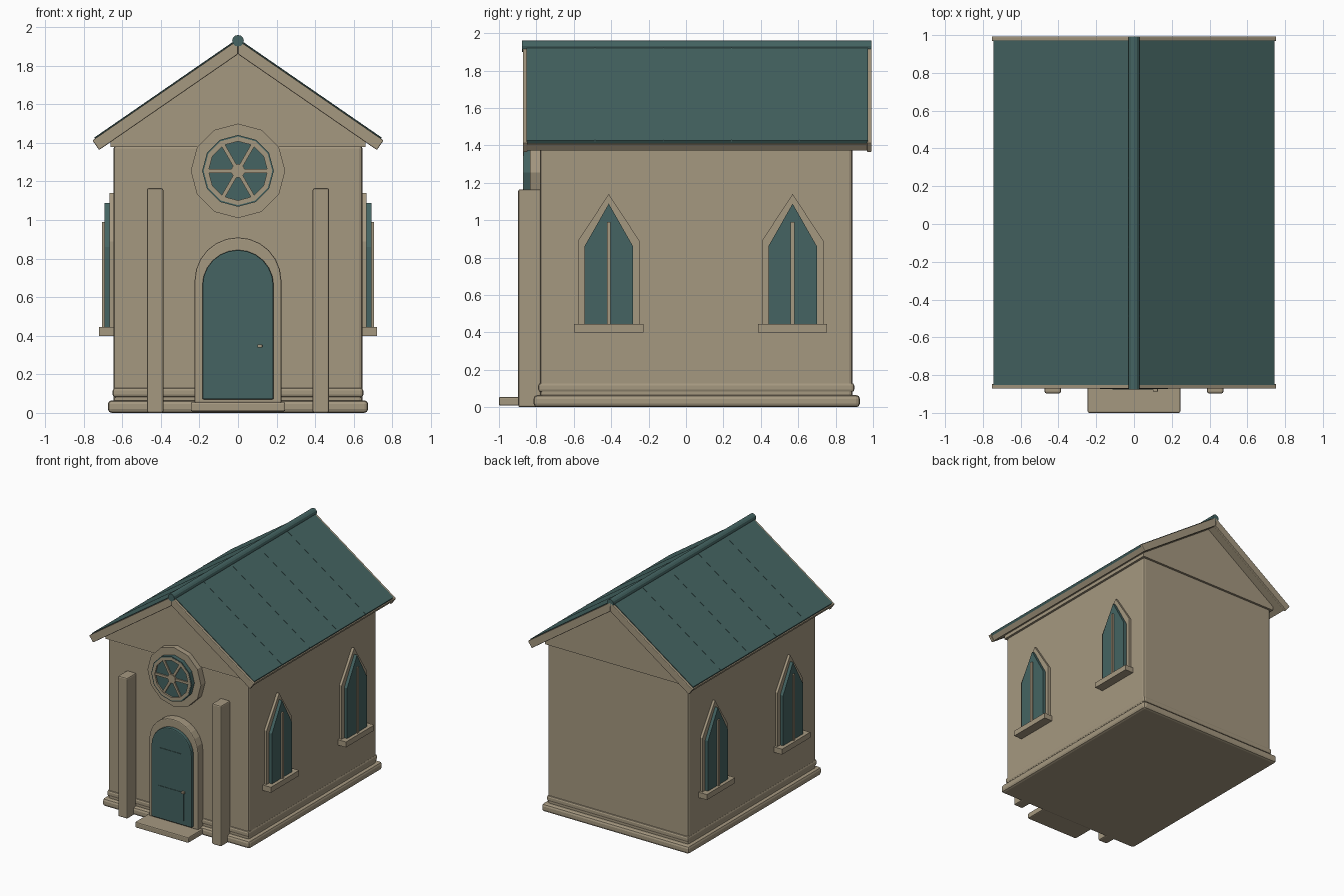
import bpy, bmesh, math
from mathutils import Vector

cube = bpy.data.objects.get("Cube")
if cube:
    bpy.data.objects.remove(cube, do_unlink=True)


def material(name, rgb):
    m = bpy.data.materials.new(name)
    m.use_nodes = True
    m.diffuse_color = (*rgb, 1)
    m.node_tree.nodes["Principled BSDF"].inputs["Base Color"].default_value = (*rgb, 1)
    return m


STONE = material("warm stone", (0.376, 0.314, 0.216))
TEAL = material("dark teal", (0.058, 0.127, 0.122))


def finish(name, bm, mat, bevel=0, segments=2):
    bmesh.ops.recalc_face_normals(bm, faces=bm.faces)
    mesh = bpy.data.meshes.new(name)
    bm.to_mesh(mesh)
    bm.free()
    mesh.materials.append(mat)
    ob = bpy.data.objects.new(name, mesh)
    bpy.context.collection.objects.link(ob)
    if bevel:
        mod = ob.modifiers.new("soft edges", "BEVEL")
        mod.width, mod.segments = bevel, segments
        mod.limit_method, mod.angle_limit = "ANGLE", math.radians(40)
    return ob


def prism(name, outline, lo, hi, axis, mat, bevel=0):
    """Extrude a 2D outline along x (outline in y, z) or y (outline in x, z)."""
    bm = bmesh.new()
    place = {"x": lambda p: (lo, p[0], p[1]), "y": lambda p: (p[0], lo, p[1])}[axis]
    face = bm.faces.new([bm.verts.new(place(p)) for p in outline])
    out = bmesh.ops.extrude_face_region(bm, geom=[face])
    move = Vector((hi - lo, 0, 0) if axis == "x" else (0, hi - lo, 0))
    bmesh.ops.translate(bm, vec=move, verts=[v for v in out["geom"] if isinstance(v, bmesh.types.BMVert)])
    return finish(name, bm, mat, bevel)


def box(name, x, y, z, mat, bevel=0):
    return prism(name, [(x[0], z[0]), (x[1], z[0]), (x[1], z[1]), (x[0], z[1])],
                 y[0], y[1], "y", mat, bevel)


def circle(r, z, n=12, start=0.0, sweep=math.tau):
    return [(r * math.cos(start + sweep * i / n), z + r * math.sin(start + sweep * i / n))
            for i in range(n)]


def arch(r, bottom, spring, n=12):
    curve = [(r * math.cos(math.pi * i / n), spring + r * math.sin(math.pi * i / n))
             for i in range(n + 1)]
    return [(r, bottom)] + curve + [(-r, bottom)]


def ring(name, outer, inner, z, lo, hi, mat, n=12):
    bm = bmesh.new()
    loops = [[bm.verts.new((x, y, h)) for x, h in circle(r, z, n)]
             for r, y in ((outer, lo), (outer, hi), (inner, hi), (inner, lo))]
    for k in range(4):
        a, b = loops[k], loops[(k + 1) % 4]
        for i in range(n):
            j = (i + 1) % n
            bm.faces.new((a[i], a[j], b[j], b[i]))
    return finish(name, bm, mat)


# Walls, gables and plinth
box("walls", (-0.645, 0.645), (-0.78, 0.89), (0.02, 1.39), STONE, 0.018)
prism("gable", [(-0.66, 1.38), (0.66, 1.38), (0.66, 1.41), (0, 1.87), (-0.66, 1.41)],
      -0.79, 0.905, "y", STONE)
box("lower_plinth", (-0.675, 0.675), (-0.815, 0.93), (0, 0.065), STONE, 0.02)
box("upper_plinth", (-0.65, 0.65), (-0.79, 0.9), (0.08, 0.13), STONE, 0.015)
box("entry_step", (-0.245, 0.245), (-1.0, -0.78), (0.008, 0.055), STONE, 0.008)

# Roof: stone deck, teal covering with seams, bargeboards
SLOPE = 0.69


def slope_strip(side, top, bottom, reach, inset=0.0):
    low = reach - inset
    return [(0, top), (side * reach, top - SLOPE * reach),
            (side * low, bottom - SLOPE * low), (0, bottom)]


for side, word in ((1, "left"), (-1, "right")):
    prism(word + "_roof_deck", slope_strip(side, 1.915, 1.865, 0.74, 0.025),
          -0.85, 0.975, "y", STONE)
    prism(word + "_roof_covering", slope_strip(side, 1.94, 1.914, 0.745, 0.012),
          -0.852, 0.972, "y", TEAL)
    for i in range(4):
        y = -0.487 + 0.365 * i
        prism(word + "_roof_seam", slope_strip(side, 1.942, 1.935, 0.745),
              y - 0.002, y + 0.002, "y", TEAL)
    for end, y in (("front", -0.872), ("back", 0.968)):
        prism(f"{word}_{end}_bargeboard", slope_strip(side, 1.934, 1.86, 0.755, 0.035),
              y, y + 0.025, "y", STONE, 0.005)
prism("ridge_cap", circle(0.03, 1.93), -0.876, 0.992, "y", TEAL)

# Pilasters
for x in (-0.43, 0.43):
    box("pilaster", (x - 0.043, x + 0.043), (-0.897, -0.775), (0, 1.165), STONE, 0.01)

# Front door
prism("door_surround", arch(0.225, 0.05, 0.685), -0.845, -0.77, "y", STONE, 0.008)
prism("door", arch(0.185, 0.07, 0.66), -0.873, -0.80, "y", TEAL, 0.008)
box("door_upper_panel", (-0.1, 0.1), (-0.877, -0.86), (0.42, 0.66), TEAL)
box("door_lower_panel", (-0.115, 0.115), (-0.877, -0.86), (0.11, 0.345), TEAL)
box("door_handle", (0.1, 0.126), (-0.888, -0.86), (0.338, 0.355), STONE, 0.003)

# Round front window
ROSE = 1.255
prism("rose_surround", circle(0.245, ROSE), -0.835, -0.77, "y", STONE)
prism("rose_glass", circle(0.186, ROSE), -0.858, -0.80, "y", TEAL)
ring("rose_teal_rim", 0.186, 0.178, ROSE, -0.87, -0.83, TEAL)
ring("rose_stone_rim", 0.178, 0.153, ROSE, -0.872, -0.83, STONE)
for i in range(6):
    a = i * math.pi / 3
    u, v = (math.cos(a), math.sin(a)), (-math.sin(a), math.cos(a))
    prism("rose_spoke", [(u[0] * r + v[0] * w, ROSE + u[1] * r + v[1] * w)
                         for r, w in ((0, -0.01), (0.16, -0.01), (0.16, 0.01), (0, 0.01))],
          -0.868, -0.85, "y", STONE)
prism("rose_hub", circle(0.036, ROSE), -0.872, -0.85, "y", STONE)


# Pointed side windows
def pointed(y, half, bottom, shoulder, apex):
    return [(y - half, bottom), (y + half, bottom), (y + half, shoulder),
            (y, apex), (y - half, shoulder)]


for side, word in ((1, "left"), (-1, "right")):
    for y in (-0.413, 0.57):
        prism(word + "_window_frame", pointed(y, 0.164, 0.43, 0.89, 1.14),
              side * 0.63, side * 0.666, "x", STONE)
        prism(word + "_window_glass", pointed(y, 0.13, 0.44, 0.86, 1.088),
              side * 0.64, side * 0.692, "x", TEAL)
        box(word + "_window_mullion", sorted((side * 0.66, side * 0.704)),
            (y - 0.01, y + 0.01), (0.44, 0.99), STONE)
        box(word + "_window_sill", sorted((side * 0.63, side * 0.72)),
            (y - 0.185, y + 0.185), (0.4, 0.445), STONE)
